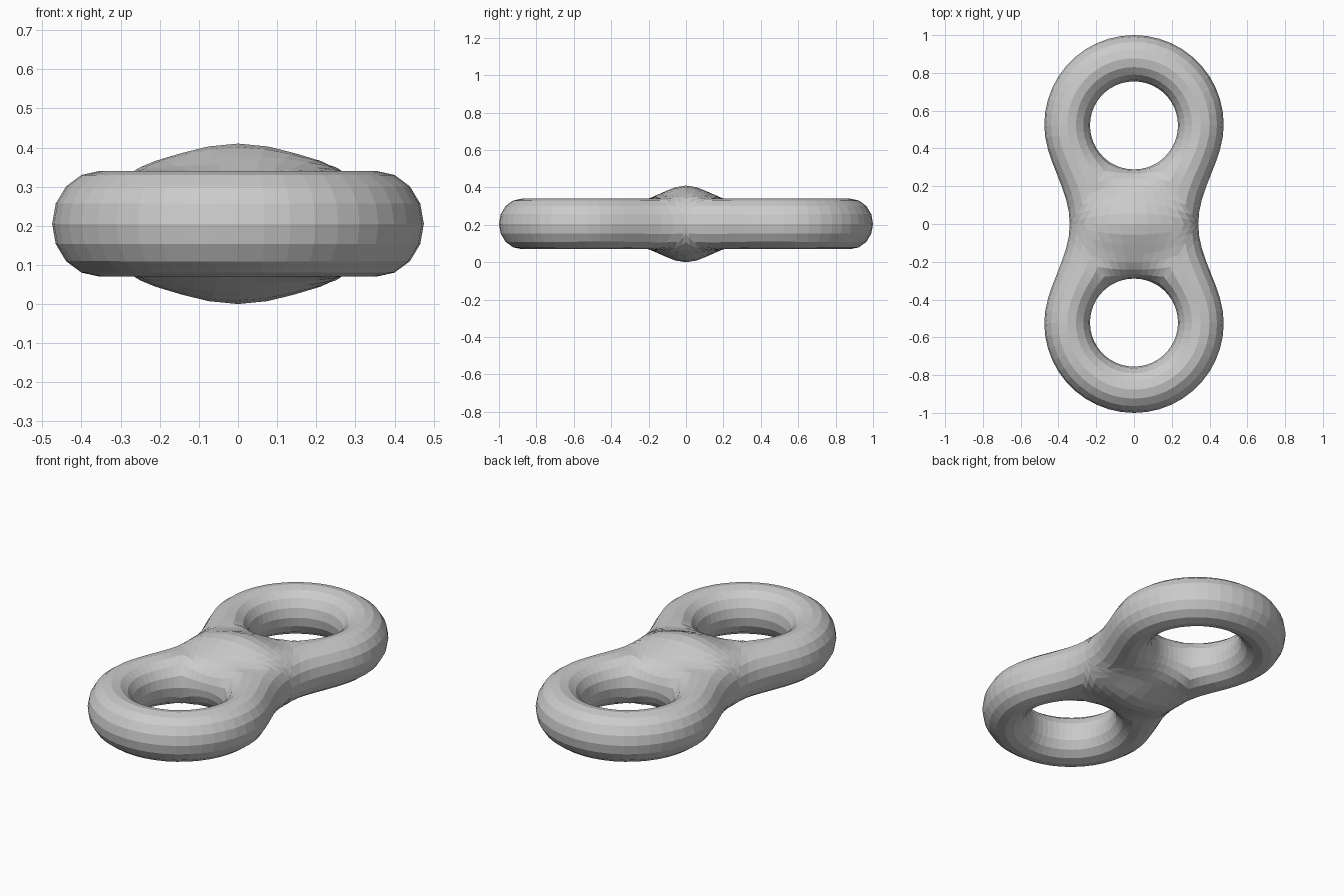
import bpy, bmesh, math
from mathutils import Vector

if "Cube" in bpy.data.objects:
    bpy.data.objects.remove(bpy.data.objects["Cube"])

MID_Z = 0.205                      # height of the middle plane
HOLE_Y, HOLE_R = 0.522, 0.233      # finger hole
END_Y, END_R = 0.525, 0.475        # rounded end
WAIST = 0.34                       # half width at the middle
TUBE = 0.121                       # half width of the ring's tube
STEPS = 8                          # bands from hole edge to rim


def flank_x(y):
    """Half width of the pinched side at distance y from the middle."""
    return WAIST + (END_R - WAIST) * (1 - math.cos(math.pi * y / END_Y)) / 2


def outline():
    """Right flank, rounded end, left flank, for the back half."""
    ys = [END_Y * i / 8 for i in range(8)]
    right = [Vector((flank_x(y), y)) for y in ys]
    end = [Vector((END_R * math.cos(math.pi * i / 22),
                   END_Y + END_R * math.sin(math.pi * i / 22))) for i in range(23)]
    left = [Vector((-p.x, p.y)) for p in reversed(right)]
    return right + end + left


def segment_distance(p, a, b):
    ab = b - a
    t = max(0, min(1, (p - a).dot(ab) / ab.length_squared))
    return (p - a - ab * t).length


rim = outline()
full_rim = rim + [Vector((p.x, -p.y)) for p in reversed(rim[1:-1])]
hole_center = Vector((0, HOLE_Y))


def half_height(p):
    """Round tube profile near every edge plus a central swelling."""
    d_rim = min(segment_distance(p, full_rim[i - 1], full_rim[i])
                for i in range(len(full_rim)))
    d_hole = (p - hole_center).length - HOLE_R
    u = max(0, min(1, min(d_rim, d_hole) / TUBE))
    r = min(1, math.hypot(p.x / 0.36, p.y / 0.24))
    height = 0.135 + 0.07 * math.cos(r * math.pi / 2) ** 2
    return height * math.sqrt(max(0, 1 - (1 - u) ** 2))


# Rays run from the hole edge to the rim, or to the middle line
SEAM = 14
seam = [Vector((-WAIST * math.cos(math.pi * i / SEAM), 0)) for i in range(1, SEAM)]
targets = [(p, 1.0) for p in rim] + [(p, (p.x / WAIST) ** 2) for p in seam]

bm = bmesh.new()
top, bottom = [], []
for target, closed in targets:
    start = hole_center + (target - hole_center).normalized() * HOLE_R
    upper, lower = [], []
    for i in range(STEPS + 1):
        a = math.pi * i / STEPS
        t = closed * (1 - math.cos(a)) / 2 + (1 - closed) * (1 - math.cos(a / 2))
        p = start.lerp(target, t)
        h = half_height(p)
        if i == 0 or (i == STEPS and closed == 1.0):
            h = 0
        upper.append(bm.verts.new((p.x, p.y, MID_Z + h)))
        lower.append(bm.verts.new((p.x, p.y, MID_Z - h)))
    top.append(upper)
    bottom.append(lower)

for k in range(len(targets)):
    n = (k + 1) % len(targets)
    for i in range(STEPS):
        bm.faces.new((top[k][i], top[k][i + 1], top[n][i + 1], top[n][i]))
        bm.faces.new((bottom[k][i], bottom[n][i], bottom[n][i + 1], bottom[k][i + 1]))

# Mirror the back half to the front and weld
bmesh.ops.mirror(bm, geom=bm.verts[:] + bm.edges[:] + bm.faces[:],
                 axis='Y', merge_dist=0.0001)
bmesh.ops.remove_doubles(bm, verts=bm.verts[:], dist=0.0001)
bmesh.ops.recalc_face_normals(bm, faces=bm.faces[:])

mesh = bpy.data.meshes.new("two_hole_link")
bm.to_mesh(mesh)
bm.free()
body = bpy.data.objects.new("two_hole_link", mesh)
bpy.context.collection.objects.link(body)

grey = bpy.data.materials.new("grey")
grey.diffuse_color = (0.6, 0.6, 0.6, 1)
grey.use_nodes = True
grey.node_tree.nodes["Principled BSDF"].inputs["Base Color"].default_value = grey.diffuse_color
mesh.materials.append(grey)
